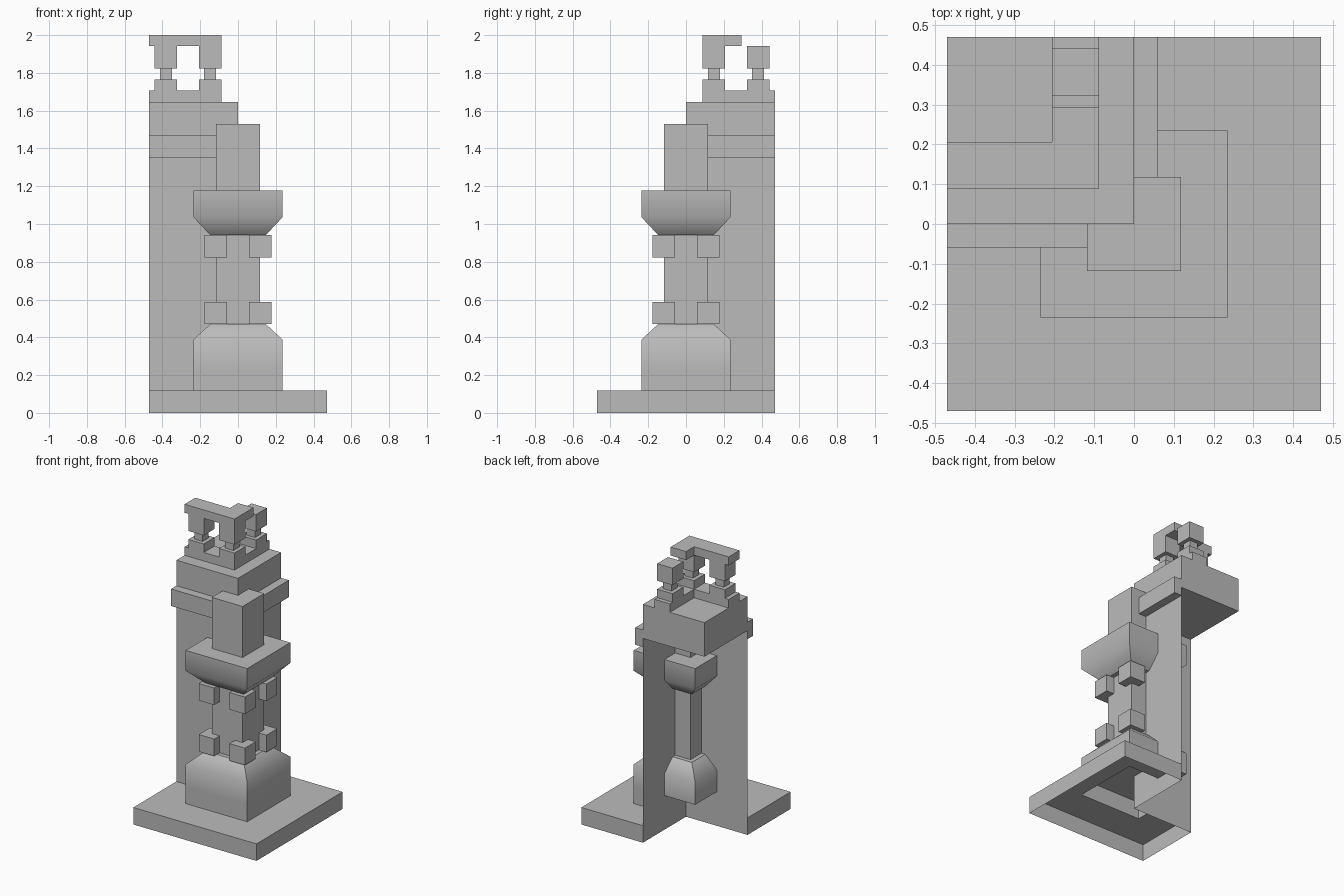
import bpy, bmesh

U = 2 / 17  # building module

if "Cube" in bpy.data.objects:
    bpy.data.objects.remove(bpy.data.objects["Cube"], do_unlink=True)

stone = bpy.data.materials.new("grey_stone")
stone.use_nodes = True
GREY = (0.5, 0.5, 0.5, 1)
stone.diffuse_color = GREY
stone.node_tree.nodes["Principled BSDF"].inputs["Base Color"].default_value = GREY


def finish(name, bm):
    """Turn a bmesh measured in modules into a stone object."""
    bmesh.ops.scale(bm, vec=(U, U, U), verts=bm.verts)
    mesh = bpy.data.meshes.new(name)
    bm.to_mesh(mesh)
    bm.free()
    mesh.materials.append(stone)
    obj = bpy.data.objects.new(name, mesh)
    bpy.context.collection.objects.link(obj)
    return obj


def prism(name, outline, z0, z1):
    bm = bmesh.new()
    face = bm.faces.new([bm.verts.new((x, y, z0)) for x, y in outline])
    top = bmesh.ops.extrude_face_region(bm, geom=[face], use_keep_orig=True)["geom"]
    bmesh.ops.translate(bm, vec=(0, 0, z1 - z0),
                        verts=[v for v in top if isinstance(v, bmesh.types.BMVert)])
    bmesh.ops.recalc_face_normals(bm, faces=bm.faces)
    return finish(name, bm)


def block(name, cx, cy, half, z0, z1):
    l, r, f, b = cx - half, cx + half, cy - half, cy + half
    return prism(name, [(l, f), (r, f), (r, b), (l, b)], z0, z1)


def ribbon(name, path, z0, z1):
    """Thin vertical sheet following a path."""
    bm = bmesh.new()
    low = [bm.verts.new((x, y, z0)) for x, y in path]
    high = [bm.verts.new((x, y, z1)) for x, y in path]
    for i in range(len(path) - 1):
        bm.faces.new((low[i + 1], low[i], high[i], high[i + 1]))
    return finish(name, bm)


def three_sides(h):
    return [(0, h), (h, h), (h, -h), (-h, -h), (-h, 0)]


def chamfered_block(name, rings):
    """Square stacked rings, shaded smooth from side to chamfer."""
    bm = bmesh.new()
    loops = [[bm.verts.new((sx * h, sy * h, z))
              for sx, sy in ((-1, -1), (1, -1), (1, 1), (-1, 1))] for h, z in rings]
    for a, b in zip(loops, loops[1:]):
        for i in range(4):
            j = (i + 1) % 4
            bm.faces.new((a[i], a[j], b[j], b[i])).smooth = True
    bm.faces.new(loops[0][::-1])
    bm.faces.new(loops[-1])
    for e in bm.edges:
        ring = abs(e.verts[0].co.z - e.verts[1].co.z) < 0.01
        e.smooth = ring and all(f.smooth for f in e.link_faces)
    return finish(name, bm)


# Hollow plinth: top sheet with an opening and a missing back corner, plus its rim
bm = bmesh.new()
for x in range(-4, 4, 2):
    for y in range(-4, 4, 2):
        in_notch = x < 0 and y >= 0
        in_opening = x in (-2, 0) and y in (-2, 0)
        if not in_notch and not in_opening:
            bm.faces.new([bm.verts.new((x + dx, y + dy, 1))
                          for dx, dy in ((0, 0), (2, 0), (2, 2), (0, 2))])
bmesh.ops.remove_doubles(bm, verts=bm.verts, dist=0.001)
finish("plinth_top", bm)
ribbon("plinth_rim", three_sides(4), 0, 1)

# Thin corner walls
ribbon("corner_walls", [(0, 4), (0, 0), (-4, 0)], 0, 12)

# Corner column with its base and capital
ribbon("column_base_skirt", three_sides(2), 1, 2)
chamfered_block("column_base", [(2, 2), (2, 3.3), (1.25, 4)])
block("column_shaft", 0, 0, 1, 4, 13)
chamfered_block("column_capital", [(1.25, 8), (2, 8.8), (2, 10)])

# Stone studs on the three outer corners of the shaft
for level, z in (("lower", 4), ("upper", 7)):
    for side, x, y in (("front", 1, -1), ("right", -1, -1), ("left", 1, 1)):
        block(f"{level}_{side}_stud", x, y, 0.5, z, z + 1)

# Walkway with a projecting band
block("walkway", -2, 2, 2, 12, 14)
prism("walkway_band",
      [(0, 4), (0.5, 4), (0.5, -0.5), (-4, -0.5), (-4, 0), (0, 0)], 11.5, 12.5)


# Parapet curb and top lintel share an L-shaped outline
def corner_strip(name, back, z0, z1):
    prism(name, [(-4, 0.75), (-0.75, 0.75), (-0.75, back), (-1.75, back),
                 (-1.75, 1.75), (-4, 1.75)], z0, z1)


corner_strip("parapet_curb", 4, 14, 14.5)
corner_strip("parapet_lintel", 2.5, 16.5, 17)

# Parapet posts: pedestal, narrow neck and head
for side, x, y in (("corner", -1.25, 1.25), ("right", -3.25, 1.25), ("back", -1.25, 3.25)):
    block(f"{side}_post_pedestal", x, y, 0.5, 14.5, 15)
    block(f"{side}_post_neck", x, y, 0.27, 15, 15.5)
    block(f"{side}_post_head", x, y, 0.5, 15.5, 16.5)
